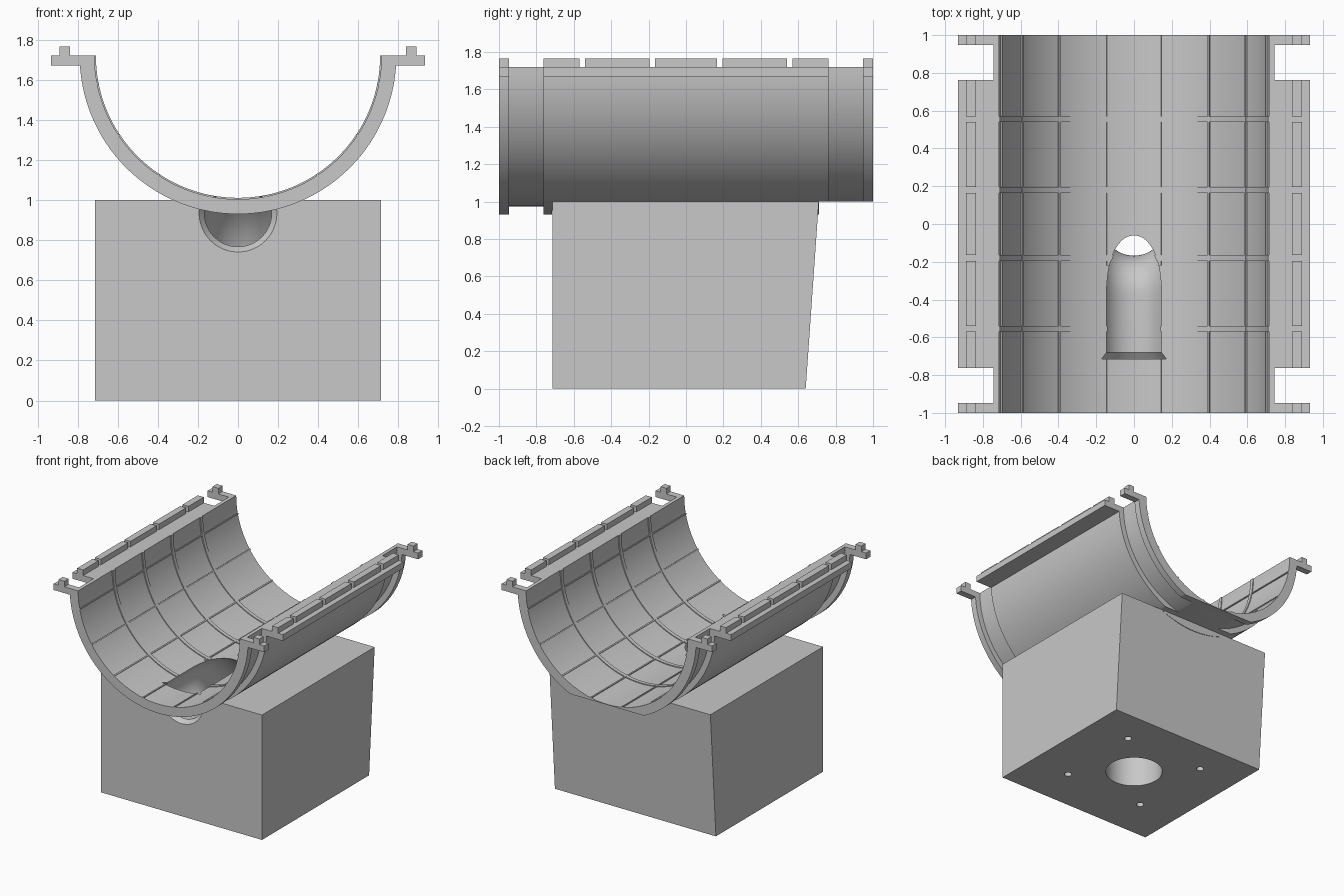
import bpy, bmesh, math
from mathutils import Vector

if "Cube" in bpy.data.objects:
    bpy.data.objects.remove(bpy.data.objects["Cube"])

AXIS_Z = 1.72           # height of the trough axis and rim
R_IN, R_RIB = 0.716, 0.709
R_OUT, R_GROOVE = 0.79, 0.745
RIB_Y = (-0.555, -0.18, 0.18, 0.555)

grey = bpy.data.materials.new("light_grey")
grey.diffuse_color = (0.58, 0.58, 0.58, 1)
grey.use_nodes = True
grey.node_tree.nodes["Principled BSDF"].inputs["Base Color"].default_value = grey.diffuse_color


def add_object(name, bm):
    bmesh.ops.recalc_face_normals(bm, faces=bm.faces)
    mesh = bpy.data.meshes.new(name)
    bm.to_mesh(mesh)
    bm.free()
    ob = bpy.data.objects.new(name, mesh)
    bpy.context.collection.objects.link(ob)
    mesh.materials.append(grey)
    return ob


def skin(name, rings):
    """Closed solid through a list of equal-length point rings."""
    bm = bmesh.new()
    rows = [[bm.verts.new(p) for p in ring] for ring in rings]
    n = len(rows[0])
    for a, b in zip(rows, rows[1:]):
        for i in range(n):
            j = (i + 1) % n
            bm.faces.new((a[i], a[j], b[j], b[i]))
    bm.faces.new(rows[0])
    bm.faces.new(rows[-1])
    return add_object(name, bm)


def boxes(name, spans):
    """One object made of several boxes, each (x0, x1, y0, y1, z0, z1)."""
    bm = bmesh.new()
    for x0, x1, y0, y1, z0, z1 in spans:
        vs = bmesh.ops.create_cube(bm, size=1)["verts"]
        for v in vs:
            v.co = (x0 if v.co.x < 0 else x1, y0 if v.co.y < 0 else y1,
                    z0 if v.co.z < 0 else z1)
    return add_object(name, bm)


def boolean(target, tool, operation):
    mod = target.modifiers.new("cut", "BOOLEAN")
    mod.operation, mod.object, mod.solver = operation, tool, "EXACT"
    bpy.context.view_layer.objects.active = target
    bpy.ops.object.modifier_apply(modifier=mod.name)
    bpy.data.objects.remove(tool)


def circle(center, u, v, r, n=48):
    return [center + r * (math.cos(2 * math.pi * i / n) * u + math.sin(2 * math.pi * i / n) * v)
            for i in range(n)]


X, Y, Z = Vector((1, 0, 0)), Vector((0, 1, 0)), Vector((0, 0, 1))

# Trough: stepped wall profile (y, radius) swept through half a turn
profile = [(-1, R_IN)]
for y in RIB_Y:
    profile += [(y - 0.015, R_IN), (y - 0.015, R_RIB), (y + 0.015, R_RIB), (y + 0.015, R_IN)]
profile += [(1, R_IN), (1, R_OUT), (0.947, R_OUT), (0.947, R_GROOVE), (0.763, R_GROOVE),
            (0.763, R_OUT), (-0.763, R_OUT), (-0.763, R_GROOVE), (-0.947, R_GROOVE),
            (-0.947, R_OUT), (-1, R_OUT)]
STEPS = 64
rings = []
for i in range(STEPS + 1):
    a = math.pi * i / STEPS
    rings.append([(r * math.cos(a), y, AXIS_Z - r * math.sin(a)) for y, r in profile])
trough = skin("trough", rings)

# Trim the trough flat where it overhangs behind the block
boolean(trough, boxes("back_trim", [(-1, 1, 0.71, 1.1, 0.8, 1.0)]), "DIFFERENCE")

# Support block with a leaning back face
body = skin("trough_and_block", [[(x, -0.715, 0), (x, 0.64, 0), (x, 0.71, 1), (x, -0.715, 1)]
                                 for x in (-0.713, 0.713)])
boolean(body, trough, "UNION")

# Drain bore: chamfered mouth, level run, elbow, then a wider socket below
BORE, BEND, BORE_Z = 0.168, 0.37, 0.935
rings = [circle(Vector((0, -0.716, BORE_Z)), X, Z, 0.195),
         circle(Vector((0, -0.68, BORE_Z)), X, Z, BORE)]
for i in range(17):
    a = math.pi / 2 * i / 16
    out = math.sin(a) * Y + math.cos(a) * Z
    rings.append(circle(Vector((0, -BEND, BORE_Z - BEND)) + BEND * out, X, out, BORE))
for z, r in ((0.3, BORE), (0.3, 0.216), (-0.05, 0.216)):
    rings.append(circle(Vector((0, 0, z)), X, Y, r))
boolean(body, skin("drain_bore", rings), "DIFFERENCE")

# Fixing holes in the base
for sx in (-1, 1):
    for sy in (-1, 1):
        hole = skin("fixing_hole", [circle(Vector((0.36 * sx, 0.357 * sy, z)), X, Y, 0.028, 20)
                                    for z in (-0.05, 0.2)])
        boolean(body, hole, "DIFFERENCE")

bpy.ops.object.select_all(action="DESELECT")
body.select_set(True)
bpy.context.view_layer.objects.active = body
bpy.ops.object.shade_smooth_by_angle(angle=math.radians(25))

# Rim flanges and their broken top rails, on both sides
flange_y = [(-1, -0.947), (-0.763, 0.763), (0.947, 1)]
rail_y = [(-1, -0.947), (-0.763, -0.57), (-0.54, -0.195), (-0.165, 0.165),
          (0.195, 0.54), (0.57, 0.763), (0.947, 1)]
for side, s in (("left", -1), ("right", 1)):
    def span(x0, x1):
        return tuple(sorted((s * x0, s * x1)))
    boxes(side + "_flange", [(*span(0.787, 0.932), *y, 1.67, AXIS_Z) for y in flange_y])
    boxes(side + "_rail", [(*span(0.837, 0.89), *y, AXIS_Z, 1.765) for y in rail_y])

# Thin lengthwise ribs on the inner wall, every 22.5 degrees
bm = bmesh.new()
for k in range(8):
    a = math.radians(11.25 + 22.5 * k)
    radial = Vector((math.cos(a), 0, -math.sin(a)))
    side = Vector((math.sin(a), 0, math.cos(a)))
    # the two ribs nearest the floor stop at the drain opening
    runs = [(-1, -0.715), (-0.22, 1)] if k in (3, 4) else [(-1, 1)]
    for y0, y1 in runs:
        vs = bmesh.ops.create_cube(bm, size=1)["verts"]
        for v in vs:
            r = R_RIB - 0.001 if v.co.x < 0 else R_IN + 0.002
            y = y0 if v.co.y < 0 else y1
            v.co = Vector((0, y, AXIS_Z)) + radial * r + side * (v.co.z * 0.01)
add_object("lengthwise_ribs", bm)
